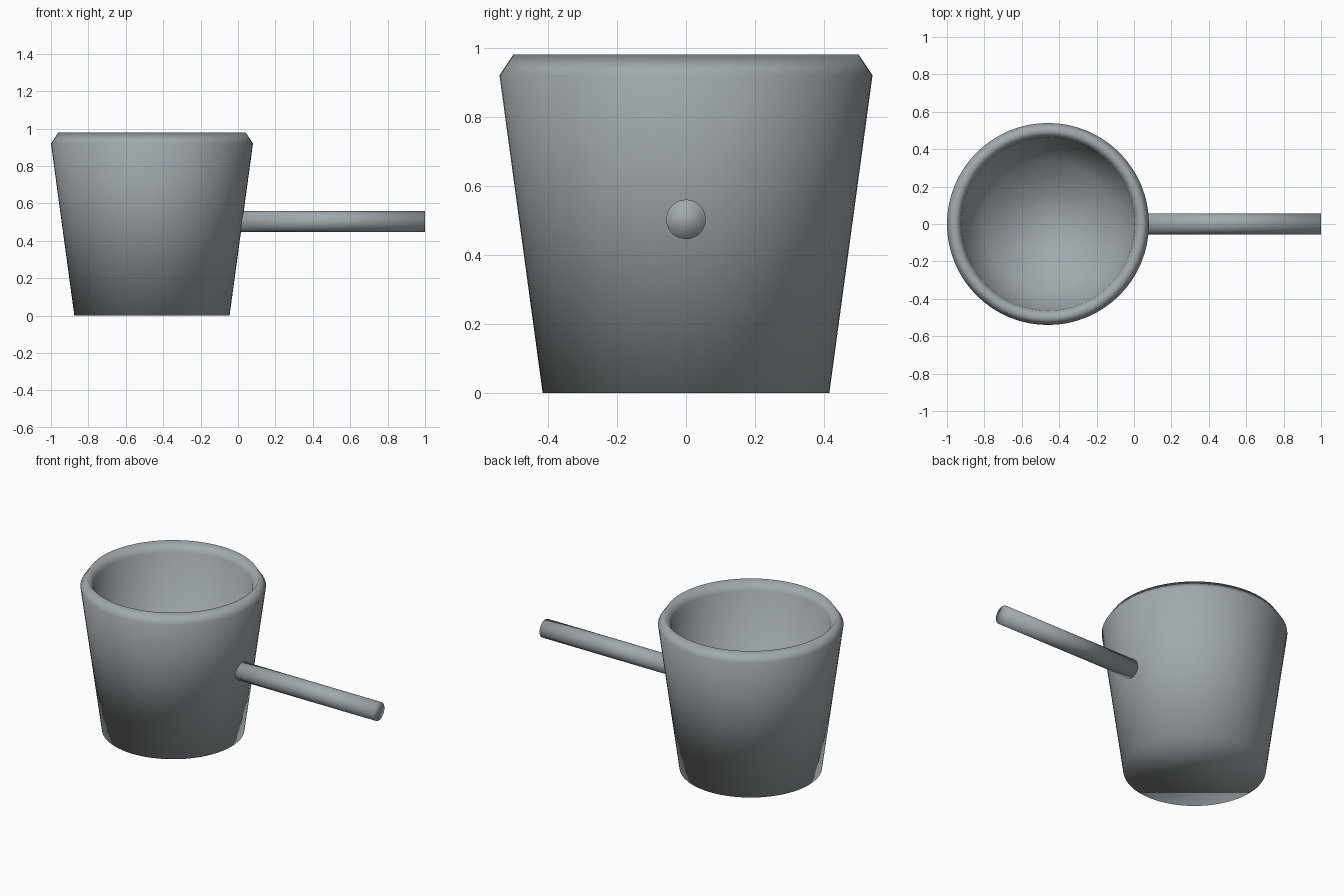
import bpy, bmesh, math
from mathutils import Matrix

if "Cube" in bpy.data.objects:
    bpy.data.objects.remove(bpy.data.objects["Cube"])

SEG = 64
CX = -0.46

metal = bpy.data.materials.new("grey metal")
metal.diffuse_color = (0.36, 0.40, 0.42, 1)
metal.use_nodes = True
metal.node_tree.nodes["Principled BSDF"].inputs["Base Color"].default_value = metal.diffuse_color


def lathe(name, profile, matrix):
    """Spin (radius, height) points round z; cap first and last rings."""
    bm = bmesh.new()
    rings = []
    for r, z in profile:
        rings.append([bm.verts.new((r * math.cos(2 * math.pi * i / SEG),
                                    r * math.sin(2 * math.pi * i / SEG), z))
                      for i in range(SEG)])
    for a, b in zip(rings, rings[1:]):
        for i in range(SEG):
            j = (i + 1) % SEG
            bm.faces.new((a[i], a[j], b[j], b[i]))
    bm.faces.new(rings[0][::-1])
    bm.faces.new(rings[-1])
    bmesh.ops.recalc_face_normals(bm, faces=bm.faces)
    for f in bm.faces:
        f.smooth = True
    bm.transform(matrix)
    me = bpy.data.meshes.new(name)
    bm.to_mesh(me)
    bm.free()
    me.materials.append(metal)
    ob = bpy.data.objects.new(name, me)
    bpy.context.collection.objects.link(ob)
    return ob


# tapered cup: outer wall, chamfered rim, inner wall and floor
lathe("cup", [(0.415, 0), (0.54, 0.92), (0.50, 0.98),
              (0.463, 0.92), (0.345, 0.06)],
      Matrix.Translation((CX, 0, 0)))

# straight round handle, rooted in the cup wall
lathe("handle", [(0.057, -0.01), (0.057, 1.0)],
      Matrix.Translation((0, 0, 0.503)) @ Matrix.Rotation(math.pi / 2, 4, 'Y'))
